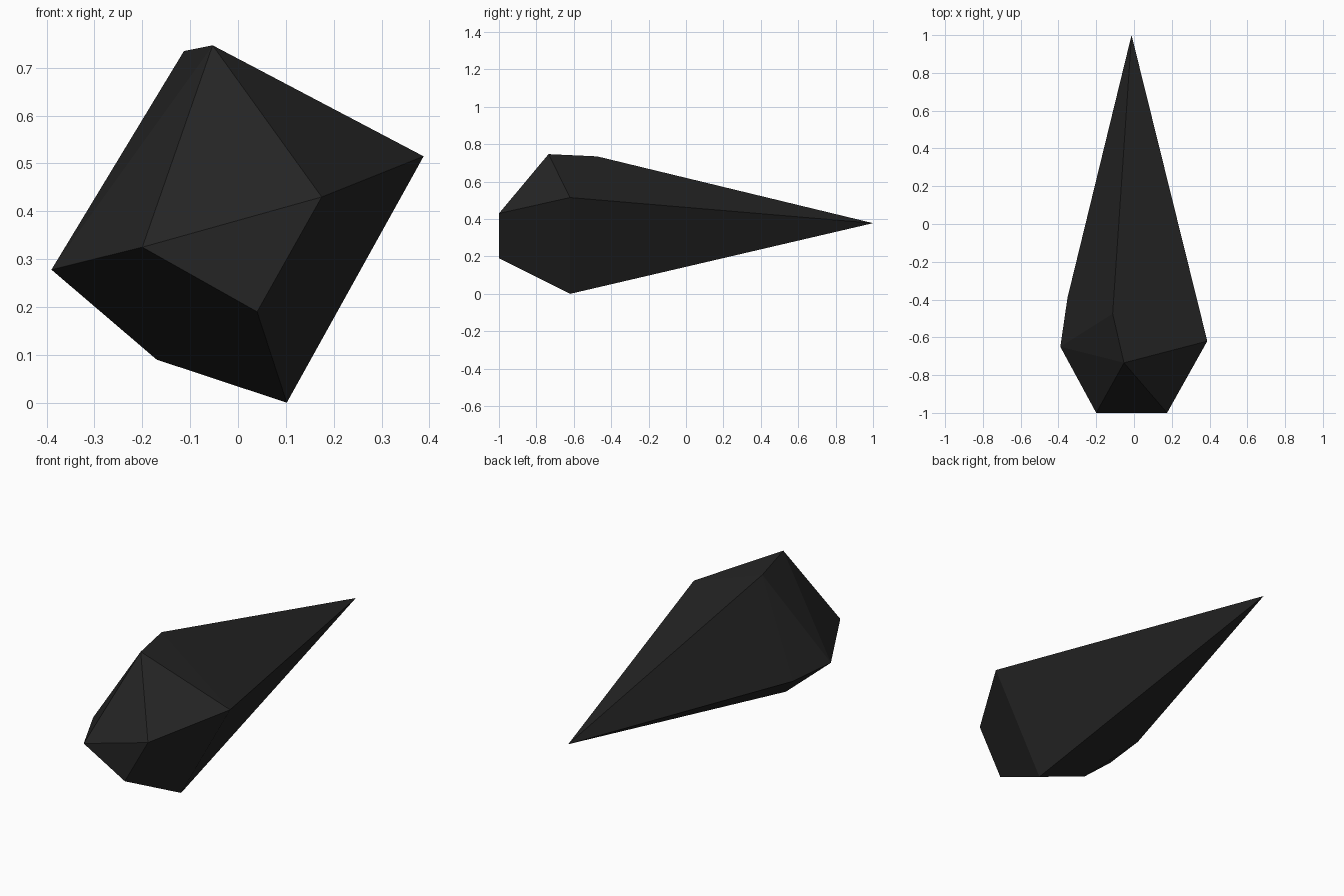
import bpy
import bmesh
import math

default_cube = bpy.data.objects.get("Cube")
if default_cube:
    bpy.data.objects.remove(default_cube, do_unlink=True)


def make_material(name, colour):
    material = bpy.data.materials.new(name)
    material.use_nodes = True
    material.diffuse_color = colour
    shader = next(n for n in material.node_tree.nodes if n.type == "BSDF_PRINCIPLED")
    shader.inputs["Base Color"].default_value = colour
    return material


def make_hull(name, points, material):
    """Wrap the corner points in a convex, flat-faced solid."""
    bm = bmesh.new()
    corners = [bm.verts.new(point) for point in points]
    bmesh.ops.convex_hull(bm, input=corners)
    bmesh.ops.dissolve_limit(bm, angle_limit=math.radians(1.5),
                             verts=bm.verts[:], edges=bm.edges[:])
    bmesh.ops.recalc_face_normals(bm, faces=bm.faces[:])
    mesh = bpy.data.meshes.new(name)
    bm.to_mesh(mesh)
    bm.free()
    mesh.materials.append(material)
    shard = bpy.data.objects.new(name, mesh)
    bpy.context.scene.collection.objects.link(shard)
    return shard


# Blunt triangular front facet
front_facet = [(0.175, -1, 0.43), (-0.2, -1, 0.325), (0.04, -1, 0.19)]

# Irregular ring of corners around the widest part
shoulder = [
    (-0.053, -0.735, 0.747), (-0.113, -0.475, 0.735),   # top
    (0.388, -0.62, 0.515),                              # left side
    (0.102, -0.62, 0), (-0.17, -0.59, 0.09),            # bottom
    (-0.39, -0.65, 0.278), (-0.352, -0.39, 0.27),       # right side
]

# Long taper to a single point at the back
tip = [(-0.013, 1, 0.378)]

black_stone = make_material("black stone", (0.018, 0.018, 0.018, 1))
make_hull("pointed_shard", front_facet + shoulder + tip, black_stone)
